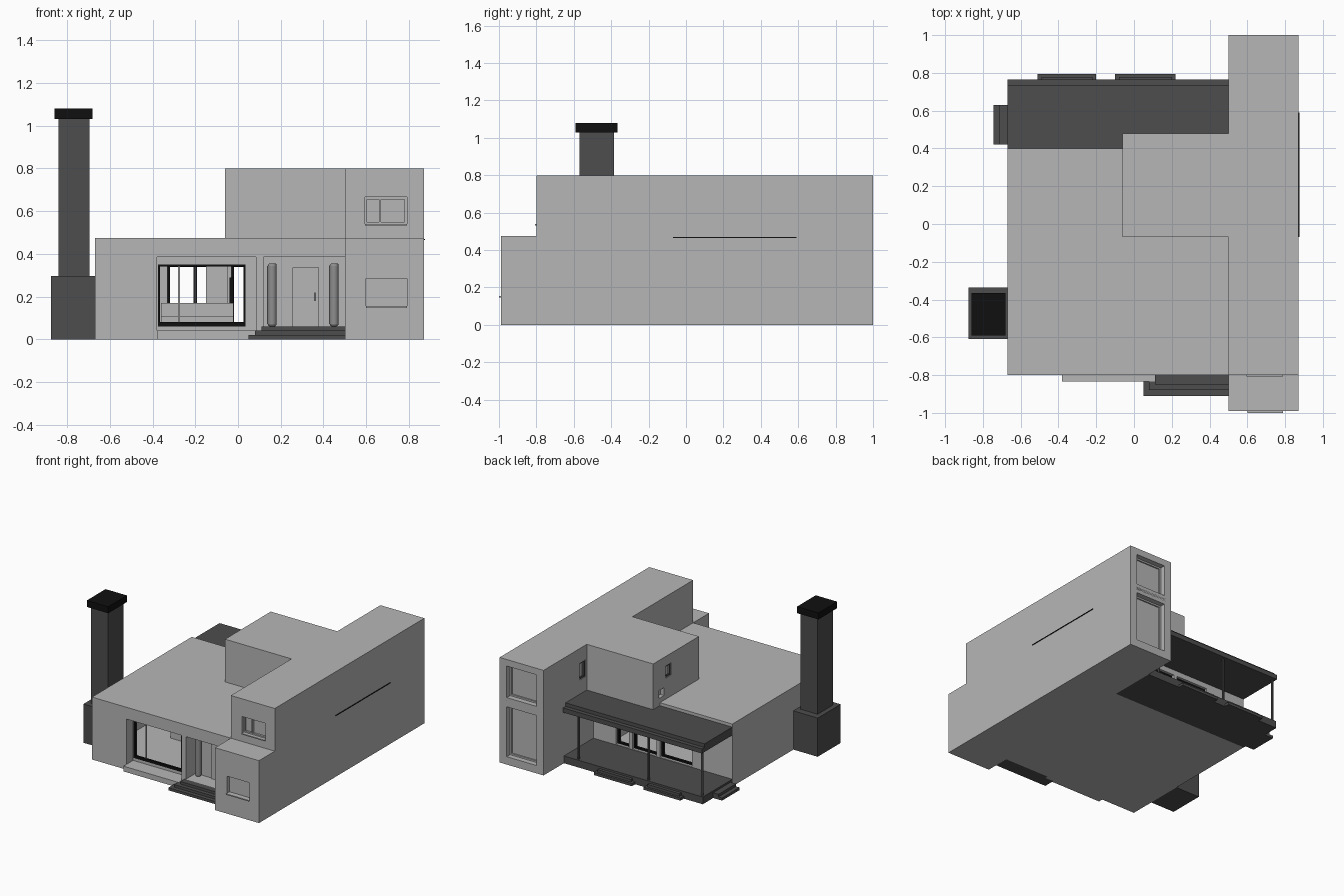
import bpy, bmesh, math

if "Cube" in bpy.data.objects:
    bpy.data.objects.remove(bpy.data.objects["Cube"], do_unlink=True)


def material(name, v):
    m = bpy.data.materials.new(name)
    m.use_nodes = True
    m.diffuse_color = (v, v, v, 1)
    bsdf = next(n for n in m.node_tree.nodes if n.type == 'BSDF_PRINCIPLED')
    bsdf.inputs["Base Color"].default_value = (v, v, v, 1)
    bsdf.inputs["Roughness"].default_value = 0.8
    return m


WALL = material("light grey plaster", 0.47)
MID = material("mid grey stone", 0.27)
DARK = material("dark grey slate", 0.075)
BLACK = material("black metal", 0.005)


def box(name, x, y, z, mat=WALL):
    """Box from its (low, high) range on each axis."""
    bm = bmesh.new()
    bmesh.ops.create_cube(bm, size=1)
    for v in bm.verts:
        v.co = [(r[0] + r[1]) / 2 + c * (r[1] - r[0]) for r, c in zip((x, y, z), v.co)]
    me = bpy.data.meshes.new(name)
    bm.to_mesh(me)
    bm.free()
    ob = bpy.data.objects.new(name, me)
    me.materials.append(mat)
    bpy.context.collection.objects.link(ob)
    return ob


def cut(ob, *ranges):
    """Cut a box-shaped opening out of an object."""
    tool = box("cutter", *ranges)
    tool.hide_render = True
    mod = ob.modifiers.new("opening", 'BOOLEAN')
    mod.operation, mod.solver, mod.object = 'DIFFERENCE', 'EXACT', tool
    bpy.context.view_layer.objects.active = ob
    bpy.ops.object.modifier_apply(modifier=mod.name)
    bpy.data.objects.remove(tool, do_unlink=True)


def frame(name, a, z, depth, w, mat, along_x=True):
    """Four thin bars around an opening."""
    bars = [((a[0], a[0] + w), z), ((a[1] - w, a[1]), z),
            ((a[0] + w, a[1] - w), (z[0], z[0] + w)), ((a[0] + w, a[1] - w), (z[1] - w, z[1]))]
    for i, (h, v) in enumerate(bars):
        xy = (h, depth) if along_x else (depth, h)
        box(f"{name}_{i + 1}", *xy, v, mat)


# Main single-storey block with hollow living room
main = box("main_block", (-.67, .5), (-.8, .4), (0, .475))
cut(main, (-.62, .1), (-.68, .34), (.055, .43))
cut(main, (0, .36), (-.3, .34), (.055, .43))
cut(main, (-.38, .085), (-.9, -.72), (.04, .385))
cut(main, (-.375, .035), (-.75, -.6), (.06, .35))
cut(main, (.12, .55), (-.9, -.68), (.06, .385))
for lo, hi in ((.2, .31), (-.03, .17), (-.33, -.06)):
    cut(main, (lo, hi), (.3, .5), (.06, .35))
    frame("garden_window_frame", (lo, hi), (.06, .35), (.36, .38), .012, BLACK)

# Two-storey wing, lower at the front
wing = box("wing", (.5, .87), (-.8, 1), (0, .8))
porch = box("wing_front", (.5, .87), (-.99, -.8), (0, .475))
cut(wing, (.595, .79), (-.9, -.765), (.54, .665))
cut(porch, (.6, .79), (-1.1, -.96), (.155, .285))
for lo, hi in ((.06, .44), (.51, .75)):
    cut(wing, (.56, .81), (.95, 1.1), (lo, hi))
    frame("back_window_frame", (.56, .81), (lo, hi), (.95, .96), .012, WALL)
cut(wing, (.4, .53), (.495, .57), (.56, .69))
frame("side_window_frame", (.495, .57), (.56, .69), (.505, .515), .012, DARK, False)
frame("upper_window_frame", (.595, .79), (.54, .665), (-.78, -.765), .01, WALL)
box("upper_window_mullion", (.66, .67), (-.78, -.765), (.55, .655))
box("upper_window_sill", (.595, .79), (-.808, -.79), (.532, .54))
box("lower_window_sill", (.6, .79), (-1, -.96), (.147, .155))
for i, (grow, lo, hi) in enumerate(((0, .44, .463), (.008, .463, .487), (0, .487, .51))):
    box(f"back_ledge_{i + 1}", (.56 - grow, .81 + grow), (.94, .992 + grow), (lo, hi), DARK)
box("side_slit", (.86, .875), (-.07, .59), (.464, .469), BLACK)

# Upper middle block
upper = box("upper_block", (-.06, .5), (-.07, .48), (.45, .8))
cut(upper, (-.1, -.03), (.265, .335), (.635, .73))
frame("landing_window_frame", (.265, .335), (.635, .73), (-.055, -.045), .012, DARK, False)
cut(upper, (-.1, -.03), (.35, .41), (.51, .57))

# Chimney
box("chimney_base", (-.875, -.67), (-.61, -.335), (0, .295), DARK)
box("chimney_shaft", (-.84, -.695), (-.57, -.385), (.295, 1.03), DARK)
box("chimney_cap", (-.86, -.68), (-.59, -.365), (1.03, 1.08), BLACK)

# Front window
box("window_ledge", (-.38, .12), (-.835, -.8), (0, .04))
frame("front_window_frame", (-.375, .035), (.06, .35), (-.72, -.7), .01, BLACK)
box("front_window_rail", (-.365, .025), (-.72, -.705), (.07, .08), BLACK)
box("front_window_mullion", (-.28, -.272), (-.715, -.705), (.08, .34))

# Living room fittings
box("sofa_seat", (-.36, -.02), (-.3, -.18), (.055, .11))
box("sofa_back", (-.36, -.02), (-.18, -.15), (.055, .17))
box("room_divider", (-.15, -.05), (.05, .08), (.055, .43))
box("divider_panel", (-.04, -.02), (.04, .06), (.11, .29), BLACK)

# Entrance: steps, door, round-topped pillars
for i in range(3):
    s = .03 * i
    box(f"entrance_step_{i + 1}", (.05 + s, .5), (-.91 + s, -.8), (.02 * i, .02 * (i + 1)), DARK)
box("front_door", (.255, .38), (-.69, -.675), (.06, .335))
box("door_handle", (.358, .363), (-.7, -.69), (.18, .22), BLACK)
for x in (.16, .45):
    bpy.ops.mesh.primitive_cylinder_add(vertices=20, radius=.021, depth=.295,
                                        location=(x, -.705, .2075))
    pillar = bpy.context.object
    pillar.name = "entrance_pillar"
    pillar.data.materials.append(MID)
    bevel = pillar.modifiers.new("rounded_top", 'BEVEL')
    bevel.width, bevel.segments = .012, 3
    bevel.limit_method, bevel.angle_limit = 'ANGLE', math.radians(60)
    bpy.ops.object.shade_smooth_by_angle()

# Back terrace with layered roof, posts and steps
box("terrace_floor", (-.67, .5), (.4, .755), (0, .055), DARK)
box("terrace_roof", (-.67, .5), (.4, .735), (.425, .452), DARK)
box("terrace_fascia", (-.67, .5), (.4, .765), (.39, .425), DARK)
for x in (.39, -.2, -.65):
    bpy.ops.mesh.primitive_cylinder_add(vertices=12, radius=.009, depth=.34,
                                        location=(x, .735, .222))
    bpy.context.object.name = "terrace_post"
    bpy.context.object.data.materials.append(DARK)
    bpy.ops.object.shade_smooth_by_angle()
for lo, hi in ((-.51, -.2), (-.1, .22)):
    box("terrace_step_low", (lo, hi), (.74, .795), (0, .02), DARK)
    box("terrace_step_high", (lo + .02, hi - .02), (.74, .778), (.02, .04), DARK)
box("side_step_low", (-.745, -.66), (.42, .63), (0, .02), DARK)
box("side_step_high", (-.715, -.66), (.42, .63), (.02, .04), DARK)
